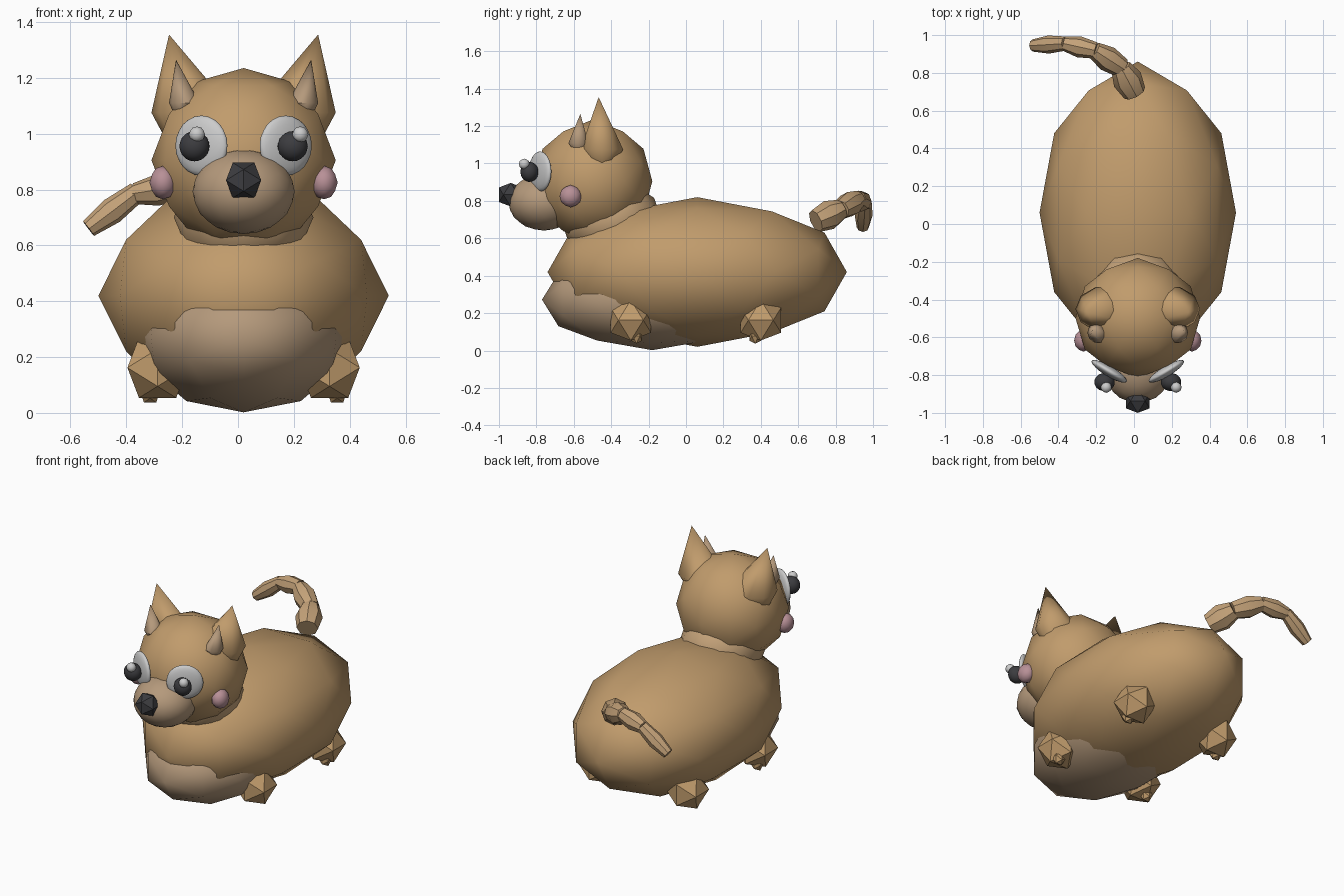
import bpy, bmesh, math
from mathutils import Vector, Matrix

if "Cube" in bpy.data.objects:
    bpy.data.objects.remove(bpy.data.objects["Cube"])

CX = 0.02  # symmetry plane of the animal
T = (1 + 5 ** 0.5) / 2


def material(name, r, g, b):
    m = bpy.data.materials.new(name)
    m.diffuse_color = (r, g, b, 1)
    m.use_nodes = True
    m.node_tree.nodes["Principled BSDF"].inputs["Base Color"].default_value = m.diffuse_color
    return m


FUR = material("fur", 0.53, 0.33, 0.15)
SCRUFF = material("scruff_fur", 0.55, 0.36, 0.19)
PALE = material("pale_fur", 0.46, 0.32, 0.20)
WHITE = material("eye_white", 0.62, 0.62, 0.62)
BLACK = material("black", 0.045, 0.045, 0.05)
PINK = material("pink", 0.48, 0.28, 0.31)


def finish(name, bm, mat, smooth):
    bmesh.ops.recalc_face_normals(bm, faces=bm.faces)
    for f in bm.faces:
        f.smooth = smooth
    me = bpy.data.meshes.new(name)
    bm.to_mesh(me)
    bm.free()
    me.materials.append(mat)
    ob = bpy.data.objects.new(name, me)
    bpy.context.collection.objects.link(ob)
    return ob


def hull(bm, points):
    vs = [bm.verts.new(p) for p in points]
    bmesh.ops.convex_hull(bm, input=vs)


def ball(name, loc, radii, mat, detail=1, smooth=True, turn=0):
    """Axis-aligned icosahedron, subdivided onto a sphere, then scaled."""
    bm = bmesh.new()
    pts = []
    for a in (-1, 1):
        for b in (-T, T):
            pts += [Vector((a, 0, b)), Vector((0, b, a)), Vector((b, a, 0))]
    hull(bm, [p.normalized() for p in pts])
    for _ in range(detail):
        bmesh.ops.subdivide_edges(bm, edges=bm.edges[:], cuts=1, use_grid_fill=True)
        for v in bm.verts:
            v.co.normalize()
    mtx = Matrix.Translation(loc) @ Matrix.Rotation(turn, 4, 'Z') @ Matrix.Diagonal((*radii, 1))
    bm.transform(mtx)
    return finish(name, bm, mat, smooth)


def ring(center, rx, ry, sides, quat=None):
    out = []
    for i in range(sides):
        a = 2 * math.pi * i / sides
        p = Vector((rx * math.cos(a), ry * math.sin(a), 0))
        if quat:
            p = quat @ p
        out.append(Vector(center) + p)
    return out


def ear(name, s, tip, base, rx, ry, drop, mat):
    """Leaning cone with a rounded underside."""
    bm = bmesh.new()
    x, y, z = base
    pts = [Vector(tip)] + ring(base, rx, ry, 10) + ring((x, y, z - drop), rx * 0.75, ry * 0.65, 10)
    hull(bm, [Vector((CX + s * p.x, p.y, p.z)) for p in pts])
    ob = finish(name, bm, mat, True)
    ob.data.set_sharp_from_angle(angle=math.radians(50))


# torso, belly patch, scruff and head
ball("body", (CX, 0.06, 0.42), (0.52, 0.80, 0.40), FUR)
ball("belly", (CX, -0.18, 0.272), (0.39, 0.59, 0.27), PALE)
ball("neck", (CX, -0.40, 0.70), (0.25, 0.27, 0.22), SCRUFF)
ball("head", (CX, -0.497, 0.905), (0.33, 0.317, 0.33), FUR)

# muzzle and nose
ball("muzzle", (CX, -0.76, 0.793), (0.183, 0.188, 0.152), PALE, 2)
ball("nose", (CX, -0.937, 0.833), (0.074,) * 3, BLACK, 0, False)

for side, s in (("left", -1), ("right", 1)):
    # eyes, turned outwards
    ball(side + "_eye", (CX + s * 0.151, -0.78, 0.957), (0.108, 0.028, 0.108), WHITE, 2,
         turn=s * math.radians(31))
    ball(side + "_pupil", (CX + s * 0.176, -0.837, 0.955), (0.054, 0.048, 0.054), BLACK, 2)
    ball(side + "_eye_highlight", (CX + 0.018 + s * 0.185, -0.865, 0.997), (0.029,) * 3, WHITE)
    # cheeks
    ball(side + "_cheek", (CX + s * 0.288, -0.617, 0.825), (0.049, 0.059, 0.06), PINK)
    # ears
    ear(side + "_ear", s, (0.267, -0.467, 1.355), (0.18, -0.45, 1.075), 0.15, 0.12, 0.07, FUR)
    ear(side + "_inner_ear", s, (0.242, -0.565, 1.265), (0.212, -0.575, 1.11), 0.055, 0.056, 0.03, PALE)
    # paws with a small claw underneath
    for end, y in (("front", -0.295), ("back", 0.40)):
        ball(f"{side}_{end}_paw", (CX + s * 0.308, y, 0.162), (0.127,) * 3, FUR, 0, False)
        cy = y + (0.03 if end == "front" else -0.03)
        ball(f"{side}_{end}_claw", (CX + s * 0.335, cy, 0.078), (0.042, 0.036, 0.048), FUR, 0, False)

# tail: a chain of barrel-shaped segments
path = [(0.0, 0.70, 0.695), (-0.07, 0.83, 0.755), (-0.21, 0.92, 0.81),
        (-0.37, 0.955, 0.785), (-0.535, 0.945, 0.66)]
for i, r in enumerate((0.080, 0.068, 0.056, 0.048)):
    a, b = Vector(path[i]), Vector(path[i + 1])
    q = (b - a).to_track_quat('Z', 'Y')
    bm = bmesh.new()
    pts = []
    for t, k in ((-0.05, 0.78), (0.5, 1.0), (1.0, 0.68)):
        pts += ring(a.lerp(b, t), r * k, r * k, 8, q)
    hull(bm, pts)
    ob = finish(f"tail_segment_{i + 1}", bm, SCRUFF, True)
    ob.data.set_sharp_from_angle(angle=math.radians(30))
